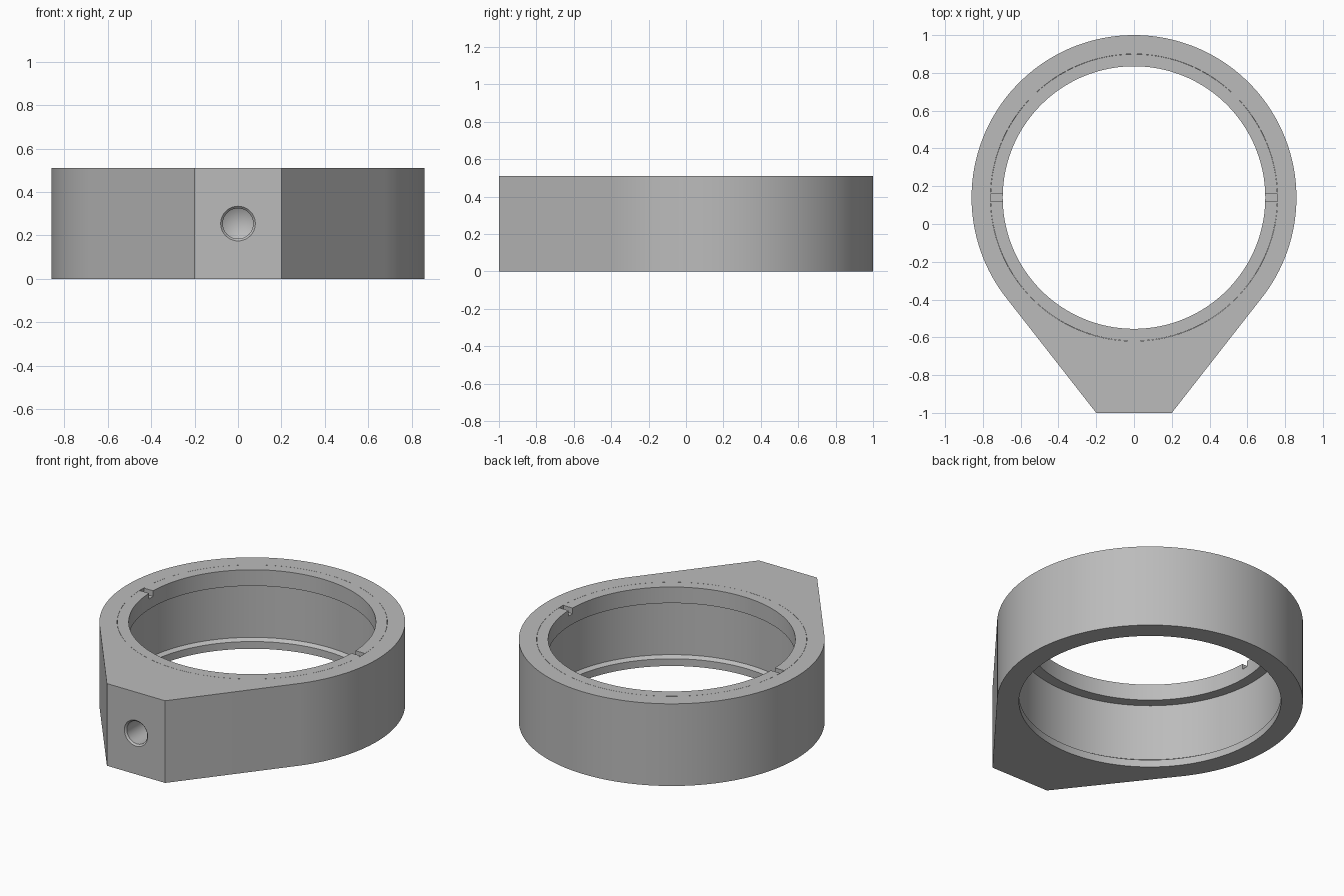
import bpy, bmesh
from math import pi, cos, sin, acos, atan2, hypot, radians
from mathutils import Matrix

if "Cube" in bpy.data.objects:
    bpy.data.objects.remove(bpy.data.objects["Cube"], do_unlink=True)

CENTRE_Y, OUTER_R, HEIGHT = 0.14, 0.86, 0.51
SEAT_R, RING_R, LIP_R = 0.76, 0.695, 0.737
SEGMENTS = 160

grey = bpy.data.materials.new("metal grey")
grey.use_nodes = True
colour = (0.5, 0.5, 0.5, 1)
grey.diffuse_color = colour
grey.node_tree.nodes["Principled BSDF"].inputs["Base Color"].default_value = colour


def finish(name, bm):
    bmesh.ops.recalc_face_normals(bm, faces=bm.faces)
    mesh = bpy.data.meshes.new(name)
    bm.to_mesh(mesh)
    bm.free()
    mesh.materials.append(grey)
    obj = bpy.data.objects.new(name, mesh)
    bpy.context.collection.objects.link(obj)
    return obj


def lathe(name, profile, matrix, closed=False, steps=SEGMENTS):
    """Revolve (radius, height) points about the local z axis."""
    bm = bmesh.new()
    verts = [bm.verts.new((r, 0, z)) for r, z in profile]
    edges = [bm.edges.new(pair) for pair in zip(verts, verts[1:])]
    if closed:
        edges.append(bm.edges.new((verts[-1], verts[0])))
    bmesh.ops.spin(bm, geom=verts + edges, cent=(0, 0, 0), axis=(0, 0, 1),
                   angle=2 * pi, steps=steps, use_duplicate=False)
    bmesh.ops.remove_doubles(bm, verts=bm.verts, dist=1e-5)
    bmesh.ops.transform(bm, matrix=matrix, verts=bm.verts)
    return finish(name, bm)


def box(name, centre, size):
    bm = bmesh.new()
    bmesh.ops.create_cube(bm, size=1, matrix=Matrix.Translation(centre) @ Matrix.Diagonal((*size, 1)))
    return finish(name, bm)


def activate(obj):
    bpy.ops.object.select_all(action='DESELECT')
    obj.select_set(True)
    bpy.context.view_layer.objects.active = obj


def cut(obj, cutter):
    cutter.hide_render = True
    mod = obj.modifiers.new("cut", 'BOOLEAN')
    mod.operation, mod.solver, mod.object = 'DIFFERENCE', 'EXACT', cutter
    activate(obj)
    bpy.ops.object.modifier_apply(modifier=mod.name)
    bpy.data.objects.remove(cutter, do_unlink=True)


# Housing: round back with straight tangent sides to a flat front
flat_x, flat_y = 0.2, -1 - CENTRE_Y
start = atan2(flat_y, flat_x) + acos(OUTER_R / hypot(flat_x, flat_y))
sweep = pi - 2 * start
bm = bmesh.new()
outline = [(flat_x, -1)]
for i in range(SEGMENTS + 1):
    a = start + sweep * i / SEGMENTS
    outline.append((OUTER_R * cos(a), CENTRE_Y + OUTER_R * sin(a)))
outline.append((-flat_x, -1))
base = bm.faces.new([bm.verts.new((x, y, 0)) for x, y in outline])
top = bmesh.ops.extrude_face_region(bm, geom=[base])["geom"]
bmesh.ops.translate(bm, vec=(0, 0, HEIGHT),
                    verts=[v for v in top if isinstance(v, bmesh.types.BMVert)])
housing = finish("housing", bm)

# Stepped bore with a small lip at the bottom
axis = Matrix.Translation((0, CENTRE_Y, 0))
cut(housing, lathe("bore_cutter", [(0, -0.1), (LIP_R, -0.1), (LIP_R, 0.045),
                                   (SEAT_R, 0.06), (SEAT_R, 0.6), (0, 0.6)], axis))

# Blind drilled hole in the flat front, with chamfered mouth and conical end
drill = Matrix.Translation((0, -1, HEIGHT / 2)) @ Matrix.Rotation(radians(-90), 4, 'X')
cut(housing, lathe("drill_cutter", [(0, -0.05), (0.08, -0.05), (0.08, 0), (0.07, 0.01),
                                    (0.07, 0.2), (0, 0.24)], drill, steps=48))

# Retaining ring flush with the top, with a slot on each side
ring = lathe("retaining_ring", [(RING_R, 0.41), (SEAT_R - 0.001, 0.41),
                                (SEAT_R - 0.001, HEIGHT), (RING_R, HEIGHT)], axis, closed=True)
for side in (-1, 1):
    cut(ring, box("slot_cutter", (side * 0.72, CENTRE_Y, HEIGHT), (0.12, 0.04, 0.07)))

for obj in (housing, ring):
    activate(obj)
    bpy.ops.object.shade_smooth_by_angle(angle=radians(30))
